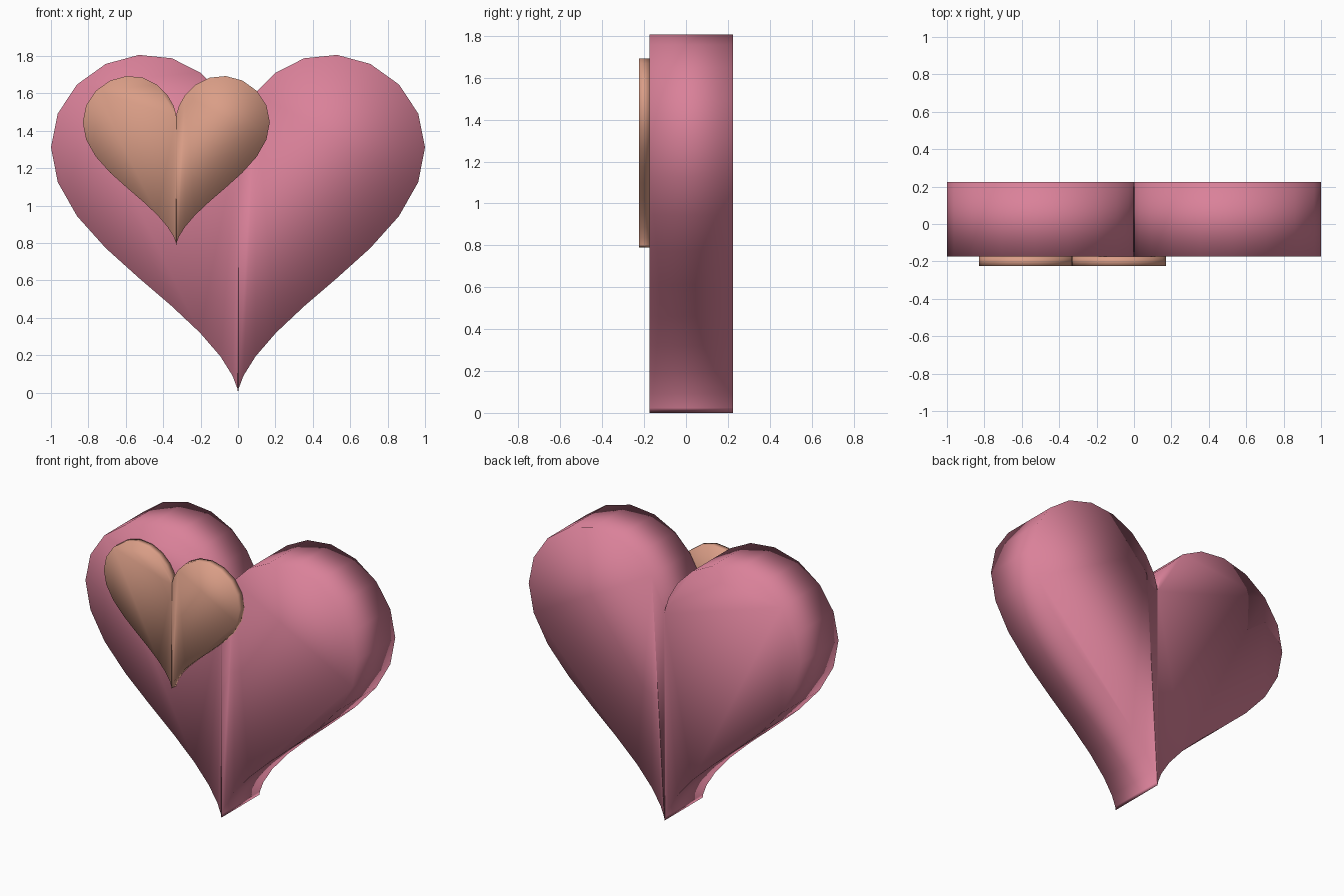
import bpy, bmesh
from math import sin, cos, tau

if "Cube" in bpy.data.objects:
    bpy.data.objects.remove(bpy.data.objects["Cube"])

SEGMENTS = 40


def material(name, rgb):
    m = bpy.data.materials.new(name)
    m.diffuse_color = (*rgb, 1)
    m.use_nodes = True
    m.node_tree.nodes["Principled BSDF"].inputs["Base Color"].default_value = m.diffuse_color
    return m


def heart_outline(scale, x0, z0):
    """Classic heart curve, tip resting at (x0, z0)."""
    points = []
    for i in range(SEGMENTS):
        t = tau * i / SEGMENTS
        x = 16 * sin(t) ** 3
        z = 13 * cos(t) - 5 * cos(2 * t) - 2 * cos(3 * t) - cos(4 * t) + 17
        points.append((x0 + scale * x / 16, z0 + scale * z / 16))
    return points


def heart(name, scale, x0, z0, y_front, y_back, mat):
    """Extrude the heart outline from front to back, with smooth shading."""
    bm = bmesh.new()
    outline = heart_outline(scale, x0, z0)
    front = [bm.verts.new((x, y_front, z)) for x, z in outline]
    back = [bm.verts.new((x, y_back, z)) for x, z in outline]
    # Each cap is two halves meeting on the centre line
    half = SEGMENTS // 2
    for ring in (front, back):
        bm.faces.new(ring[:half + 1])
        bm.faces.new(ring[half:] + ring[:1])
    for i in range(SEGMENTS):
        j = (i + 1) % SEGMENTS
        bm.faces.new((front[i], front[j], back[j], back[i]))
    bmesh.ops.recalc_face_normals(bm, faces=bm.faces)
    for f in bm.faces:
        f.smooth = True
    mesh = bpy.data.meshes.new(name)
    bm.to_mesh(mesh)
    bm.free()
    mesh.materials.append(mat)
    obj = bpy.data.objects.new(name, mesh)
    bpy.context.collection.objects.link(obj)
    return obj


pink = material("rose pink", (0.70, 0.22, 0.32))
peach = material("warm peach", (0.70, 0.34, 0.24))

# Thick main heart and the thin small heart on its front
heart("large_heart", 1.0, 0, 0, -0.175, 0.225, pink)
heart("small_heart", 0.5, -0.33, 0.79, -0.225, -0.175, peach)
